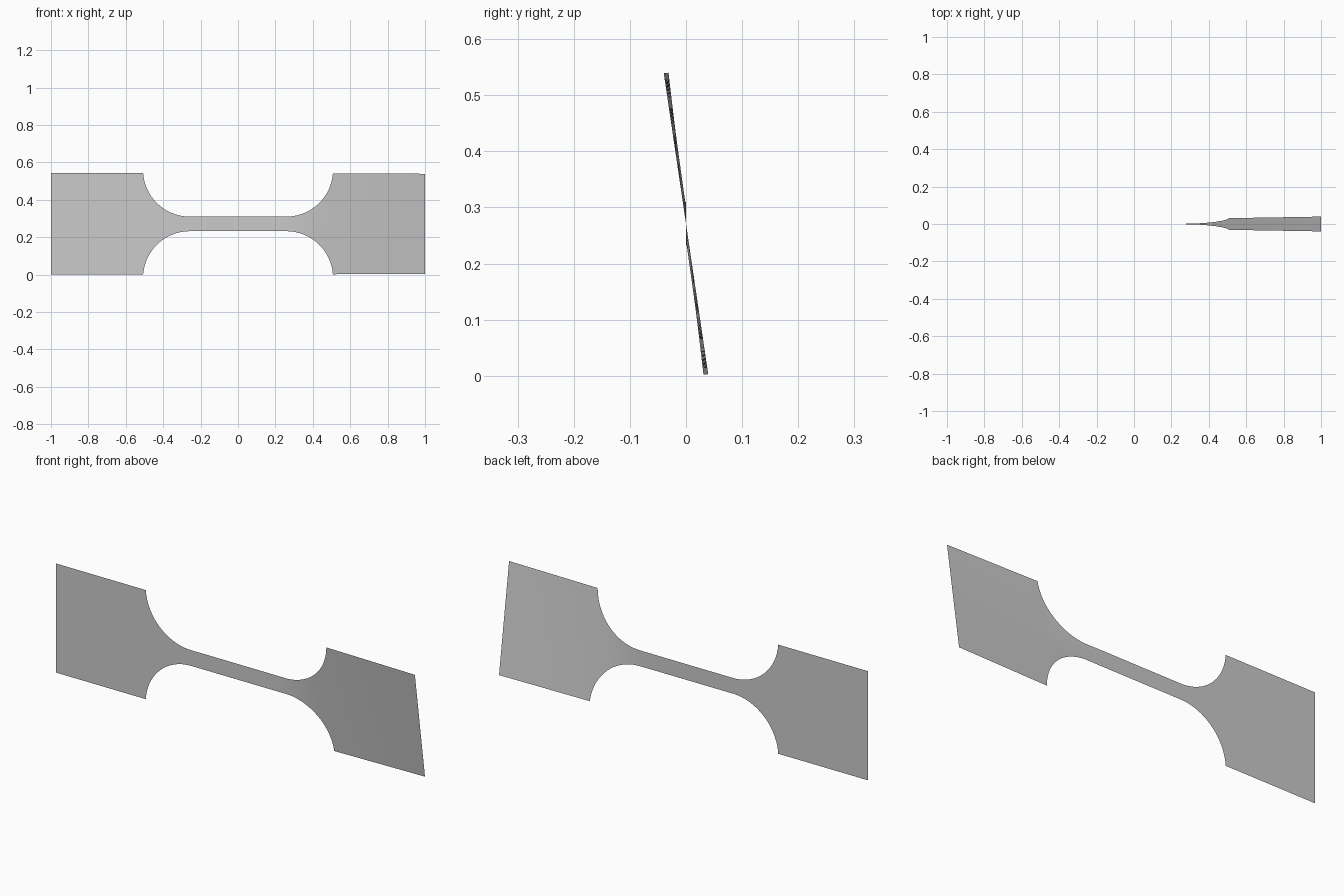
import bpy
import bmesh
from math import sqrt, radians, sin, cos, pi

if "Cube" in bpy.data.objects:
    bpy.data.objects.remove(bpy.data.objects["Cube"], do_unlink=True)

GRIP = 0.271        # half height of the end tabs, also the centre height
NECK = 0.039        # half height of the narrow bar
SHOULDER = 0.507    # where the tabs begin
RADIUS = 0.25       # shoulder fillet radius
FILLET = SHOULDER - sqrt(RADIUS**2 - (RADIUS - GRIP + NECK)**2)
ROWS = 10


def half_height(x):
    """Outline of the sheet: bar, round shoulders, square tabs."""
    d = abs(x)
    if d >= SHOULDER:
        return GRIP
    if d <= FILLET:
        return NECK
    return NECK + RADIUS - sqrt(RADIUS**2 - (d - FILLET)**2)


def twist(x):
    """The +x end is twisted about the long axis."""
    if x < SHOULDER:
        t = min(max((x - 0.15) / (SHOULDER - 0.15), 0), 1)
        return radians(6.6) * t * t * (3 - 2 * t)
    return radians(6.6 + 1.8 * (x - SHOULDER) / (1 - SHOULDER))


# Stations along the sheet, denser towards the steep end of the fillets
side = [FILLET * i / 8 for i in range(8)]
side += [FILLET + (SHOULDER - FILLET) * sin(pi / 2 * i / 24) for i in range(24)]
side += [SHOULDER + (1 - SHOULDER) * i / 8 for i in range(9)]
stations = [-x for x in reversed(side[1:])] + side

# Thin twisted sheet
bm = bmesh.new()
columns = []
for x in stations:
    h, a = half_height(x), twist(x)
    spread = [h * (2 * j / ROWS - 1) for j in range(ROWS + 1)]
    columns.append([bm.verts.new((x, -s * sin(a), GRIP + s * cos(a))) for s in spread])
for left, right in zip(columns, columns[1:]):
    for j in range(ROWS):
        bm.faces.new((left[j], right[j], right[j + 1], left[j + 1])).smooth = True

mesh = bpy.data.meshes.new("twisted_sheet")
bm.to_mesh(mesh)
bm.free()
sheet = bpy.data.objects.new("twisted_sheet", mesh)
bpy.context.collection.objects.link(sheet)

# Plain grey finish
grey = bpy.data.materials.new("plain_grey")
grey.use_nodes = True
colour = (0.6, 0.6, 0.6, 1)
grey.diffuse_color = colour
grey.node_tree.nodes["Principled BSDF"].inputs["Base Color"].default_value = colour
mesh.materials.append(grey)
